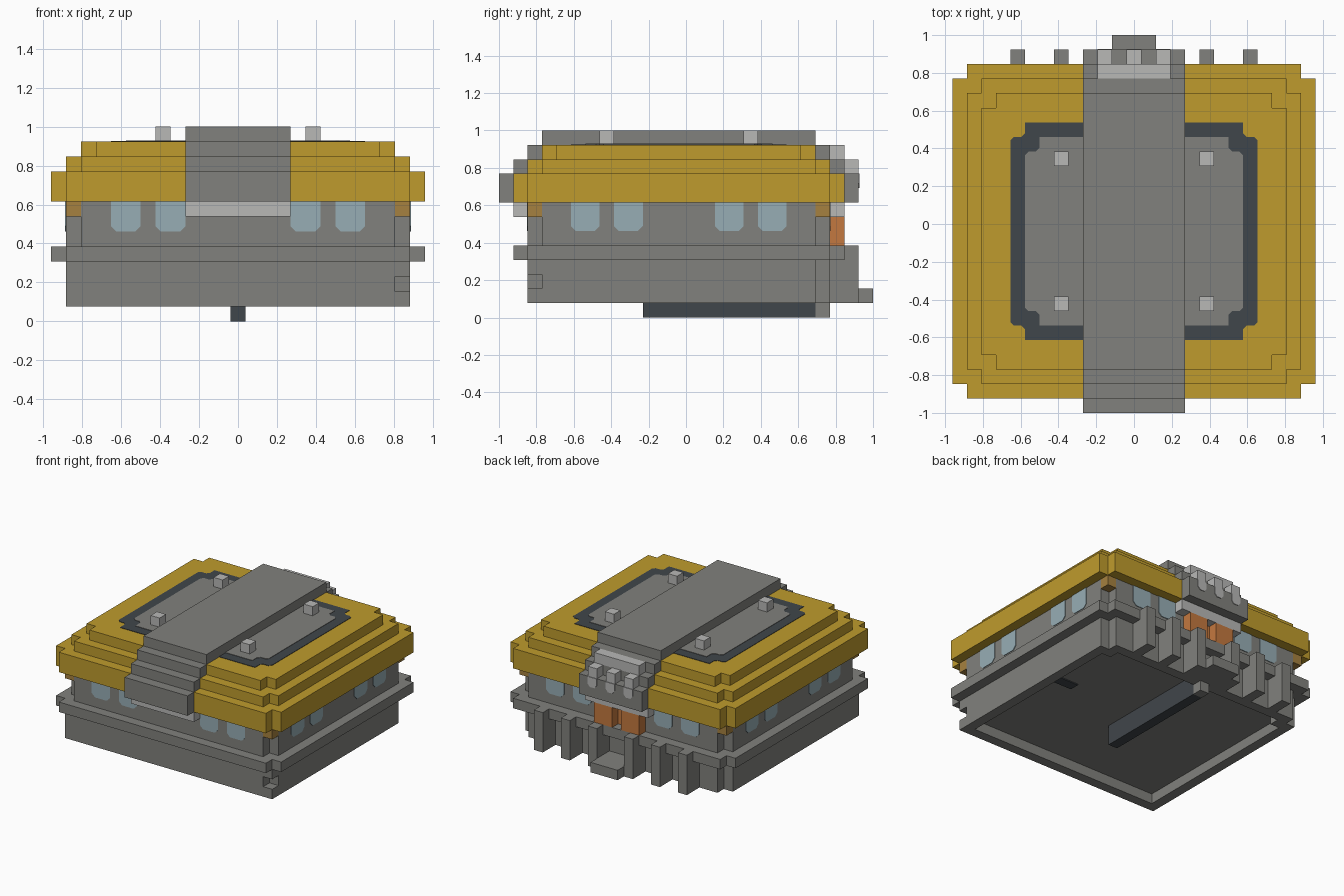
import bpy
import bmesh

cube = bpy.data.objects.get("Cube")
if cube:
    bpy.data.objects.remove(cube, do_unlink=True)

V = 1 / 13  # one block


def material(name, rgb):
    m = bpy.data.materials.new(name)
    m.use_nodes = True
    m.diffuse_color = (*rgb, 1)
    m.node_tree.nodes["Principled BSDF"].inputs["Base Color"].default_value = (*rgb, 1)
    return m


GRAY = material("stone gray", (0.22, 0.22, 0.205))
LIGHT = material("light gray", (0.48, 0.48, 0.47))
GOLD = material("gold", (0.52, 0.33, 0.026))
DARK = material("dark slate", (0.051, 0.061, 0.069))
GLASS = material("pale blue glass", (0.31, 0.42, 0.46))
ORANGE = material("orange door", (0.55, 0.19, 0.05))
BROWN = material("brown bracket", (0.38, 0.22, 0.05))


def extrude(name, points, offset, mat):
    """Solid made by sweeping a flat outline along an offset, in blocks."""
    bm = bmesh.new()
    face = bm.faces.new([bm.verts.new([c * V for c in p]) for p in points])
    out = bmesh.ops.extrude_face_region(bm, geom=[face])
    moved = [g for g in out["geom"] if isinstance(g, bmesh.types.BMVert)]
    bmesh.ops.translate(bm, verts=moved, vec=[c * V for c in offset])
    bmesh.ops.recalc_face_normals(bm, faces=bm.faces)
    mesh = bpy.data.meshes.new(name)
    bm.to_mesh(mesh)
    bm.free()
    mesh.materials.append(mat)
    obj = bpy.data.objects.new(name, mesh)
    bpy.context.collection.objects.link(obj)
    return obj


def box(name, x, y, z, mat):
    pts = [(x[0], y[0], z[0]), (x[1], y[0], z[0]), (x[1], y[1], z[0]), (x[0], y[1], z[0])]
    return extrude(name, pts, (0, 0, z[1] - z[0]), mat)


def slab(name, half, y, z, mat, corners="abcd", cut=1, soft=0):
    """Slab with square notches at chosen corners: a front left, b front right, c back right, d back left."""
    pts = []
    for key, sx, sy in (("a", -1, -1), ("b", 1, -1), ("c", 1, 1), ("d", -1, 1)):
        px, py = sx * half, y[0] if sy < 0 else y[1]
        if key not in corners:
            pts.append((px, py, z[0]))
            continue
        ix, iy = px - sx * cut, py - sy * cut
        notch = [(px, iy), (ix, iy), (ix, py)]
        if soft:
            notch = [(px, iy - sy * soft), (px - sx * soft, iy), (ix + sx * soft, iy),
                     (ix, iy + sy * soft), (ix, py)]
        if sx * sy < 0:
            notch.reverse()
        pts += [(*p, z[0]) for p in notch]
    return extrude(name, pts, (0, 0, z[1] - z[0]), mat)


# Hollow underside: skirt, keel and hatch
box("skirt_front", (-11.5, 11.5), (-11, -10), (1, 2), GRAY)
box("skirt_back", (-10.5, 10.5), (9, 10), (1, 2), GRAY)
for s, side in ((-1, "right"), (1, "left")):
    box("skirt_" + side, sorted((s * 10.5, s * 11.5)), (-10, 9), (1, 2), GRAY)
    box("skirt_corner_" + side, sorted((s * 9.5, s * 10.5)), (8, 9), (1, 2), GRAY)
box("keel", (-0.5, 0.5), (-3, 9), (0, 2), DARK)
box("keel_end", (-0.5, 0.5), (9, 10), (0, 2), GRAY)
box("hatch", (7.5, 10.5), (0, 1), (1.9, 2), DARK)

# Base, ledge and walls
slab("base_lower", 11.5, (-11, 10), (2, 3), GRAY, "bcd")
slab("base_upper", 11.5, (-11, 10), (3, 4), GRAY, "cd")
slab("ledge", 12.5, (-12, 11), (4, 5), GRAY)
slab("walls", 11.5, (-11, 10), (5, 8), GRAY)
for sx in (-1, 1):
    for y in (-11, 9):
        box("corner_bracket", sorted((sx * 10.5, sx * 11.5)), (y, y + 1), (7, 8), BROWN)

# Windows, as thin plates with clipped lower corners
T = 0.06


def window(start, face, direction, along_x):
    a, b, c = start, start + 2, 0.35
    shape = [(a, 8), (a, 6 + c), (a + c, 6), (b - c, 6), (b, 6 + c), (b, 8)]
    if along_x:
        extrude("window", [(u, face, w) for u, w in shape], (0, direction * T, 0), GLASS)
    else:
        extrude("window", [(face, u, w) for u, w in shape], (direction * T, 0, 0), GLASS)


for u in (-8.5, -5.5, 3.5, 6.5):
    window(u, -11, -1, True)
    window(u, 10, 1, True)
for u in (-8, -5, 2, 5):
    window(u, 11.5, 1, False)
    window(u, -11.5, -1, False)

# Stepped roof
slab("roof_eave", 12.5, (-12, 11), (8, 10), GOLD)
slab("roof_middle", 11.5, (-11, 10), (10, 11), GOLD)
slab("roof_top", 10.5, (-10, 9), (11, 12), GOLD)
slab("roof_border", 8.5, (-8, 7), (12, 12.04), DARK, cut=1, soft=0.25)
slab("roof_panel", 7.5, (-7, 6), (12, 12.08), GRAY, cut=1, soft=0.25)
for x in (-5.5, 4.5):
    for y in (-6, 4):
        box("roof_stud", (x, x + 1), (y, y + 1), (12, 13), LIGHT)

# Central spine, one stepped side profile
half_steps = [(13, 8), (13, 10), (12, 10), (12, 11), (11, 11), (11, 12), (10, 12), (10, 13)]
profile = [(-3.5, -y, z) for y, z in half_steps]
profile += [(-3.5, y - 1, z) for y, z in reversed(half_steps)]
extrude("spine", profile, (7, 0, 0), GRAY)
box("spine_front_lip", (-3.5, 3.5), (-12, -11), (7, 8), LIGHT)
box("spine_back_lip", (-3.5, 3.5), (10, 11), (7, 8), LIGHT)
box("rear_vent", (-2.5, 2.5), (10, 11), (11, 12), LIGHT)
for x in (-2, 0, 2):
    box("vent_block", (x - 0.5, x + 0.5), (11, 12), (10, 11), LIGHT)
    tab = [(-0.5, 10), (-0.5, 9.3), (-0.25, 9), (0.25, 9), (0.5, 9.3), (0.5, 10)]
    extrude("vent_tab", [(x + u, 12, z) for u, z in tab], (0, T, 0), LIGHT)

# Rear door, posts and step
for x in (-2.5, 0.5):
    box("door_leaf", (x, x + 2), (10, 11), (5, 7), ORANGE)
box("door_gap", (-0.5, 0.5), (10, 10 + T), (5, 7), ORANGE)
for x in (-8, -5, -2, 2, 5, 8):
    box("rear_post", (x - 0.5, x + 0.5), (10, 12), (1, 5), GRAY)
box("rear_step", (-1.5, 1.5), (10, 13), (1, 2), GRAY)
